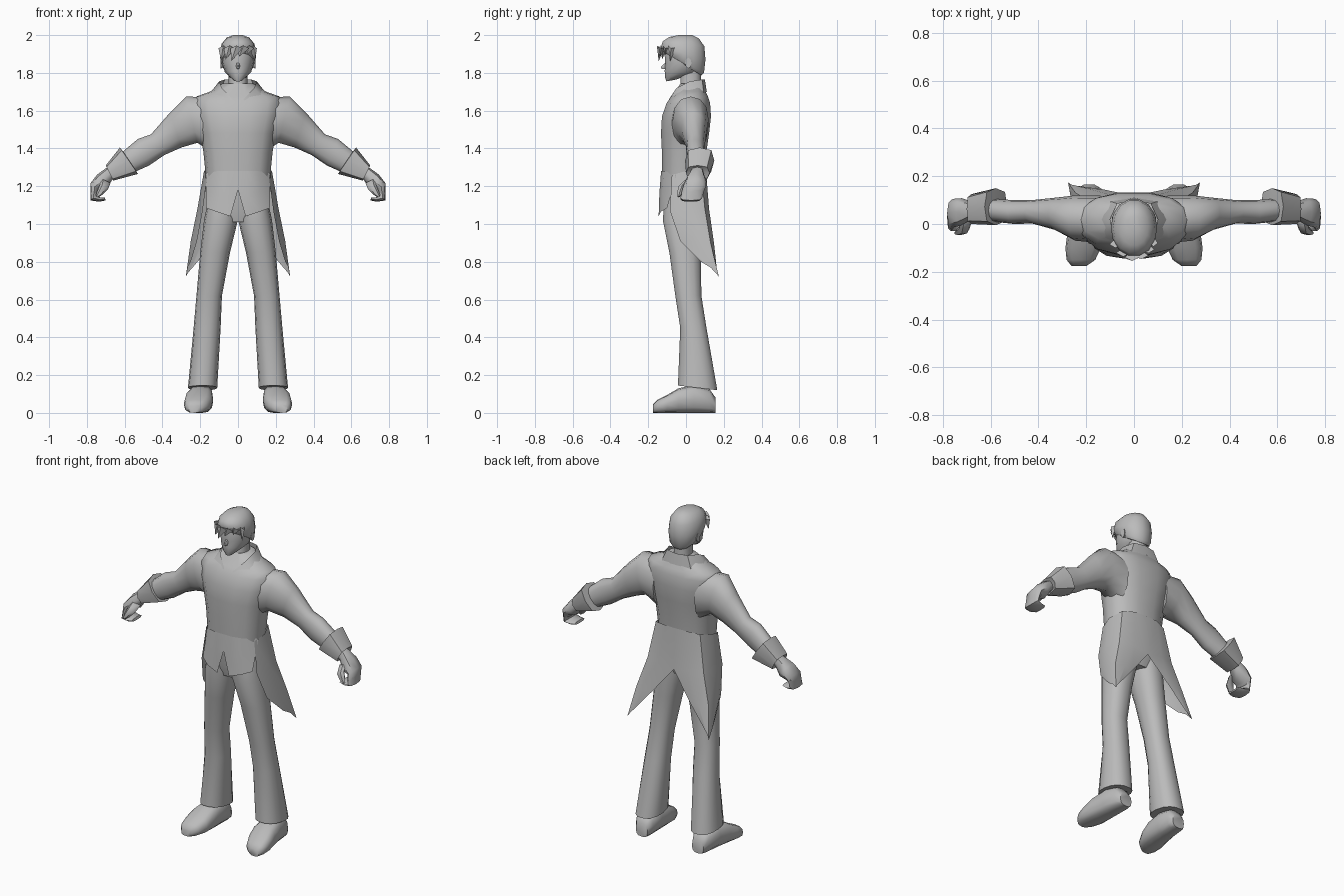
import bpy, bmesh, math
from mathutils import Vector

grey = bpy.data.materials.new("plain_grey")
grey.diffuse_color = (0.5, 0.5, 0.5, 1)


def finish(name, bm, mirror=False, angle=50):
    """Turn a bmesh into a smooth-shaded object, mirrored in x if asked."""
    bmesh.ops.recalc_face_normals(bm, faces=bm.faces)
    me = bpy.data.meshes.new(name)
    bm.to_mesh(me)
    bm.free()
    for p in me.polygons:
        p.use_smooth = True
    me.set_sharp_from_angle(angle=math.radians(angle))
    me.materials.append(grey)
    ob = bpy.data.objects.new(name, me)
    bpy.context.collection.objects.link(ob)
    if mirror:
        m = ob.modifiers.new("mirror", "MIRROR")
        m.merge_threshold = 0.0005


def oval(c, u, v, p=2.0, n=14):
    """Rounded cross-section around c with half axes u and v."""
    pts = []
    for i in range(n):
        a = 2 * math.pi * i / n
        s, t = math.cos(a), math.sin(a)
        s = math.copysign(abs(s) ** (2 / p), s)
        t = math.copysign(abs(t) ** (2 / p), t)
        pts.append(Vector(c) + Vector(u) * s + Vector(v) * t)
    return pts


def level(zf, zb, x0, x1, y0, y1, p=2.3):
    """Section across a standing part, front height zf, back height zb."""
    return oval(((x0 + x1) / 2, (y0 + y1) / 2, (zf + zb) / 2), ((x1 - x0) / 2, 0, 0),
                (0, (y1 - y0) / 2, (zb - zf) / 2), p)


def limb(top, bottom, y0, y1, p=2.2, n=12):
    """Section across an arm, from its upper to its lower edge in xz."""
    t, b = Vector((top[0], 0, top[1])), Vector((bottom[0], 0, bottom[1]))
    return oval((t + b) / 2 + Vector((0, (y0 + y1) / 2, 0)), (t - b) / 2, (0, (y1 - y0) / 2, 0), p, n)


def loft(name, rings, mirror=False, angle=50):
    bm = bmesh.new()
    vs = [[bm.verts.new(p) for p in r] for r in rings]
    n = len(vs[0])
    for a, b in zip(vs, vs[1:]):
        for i in range(n):
            bm.faces.new((a[i], a[(i + 1) % n], b[(i + 1) % n], b[i]))
    bm.faces.new(vs[0][::-1])
    bm.faces.new(vs[-1])
    finish(name, bm, mirror, angle)


def sheet(name, rows, mirror=True):
    """Cloth panel through rows of points."""
    bm = bmesh.new()
    vs = [[bm.verts.new(p) for p in r] for r in rows]
    for a, b in zip(vs, vs[1:]):
        for i in range(len(a) - 1):
            bm.faces.new((a[i], a[i + 1], b[i + 1], b[i]))
    finish(name, bm, mirror)


# Jacket body: height, half width, front, back
loft("jacket_body", [level(z, z, -w, w, f, b, 2.4) for z, w, f, b in [
    (1.01, .13, -.10, .07), (1.08, .155, -.118, .088), (1.25, .17, -.13, .10),
    (1.38, .183, -.13, .11), (1.48, .20, -.135, .125), (1.57, .225, -.13, .135),
    (1.64, .235, -.105, .13), (1.675, .22, -.08, .118), (1.70, .15, -.06, .105),
    (1.745, .08, -.03, .09)]])

# Pointed front flaps of the vest
sheet("vest_flap", [
    [(0, -.131, 1.28), (.05, -.132, 1.28), (.11, -.118, 1.28), (.172, -.05, 1.27)],
    [(0, -.139, 1.18), (.045, -.141, 1.16), (.115, -.125, 1.17), (.17, -.075, 1.17)],
    [(.002, -.14, 1.175), (.04, -.145, 1.04), (.115, -.133, 1.065), (.168, -.10, 1.085)]])

# Swallow tails, split at the middle of the back
sheet("coat_tail", [
    [(.163, -.075, 1.26), (.18, 0, 1.28), (.15, .078, 1.30), (.08, .104, 1.31), (0, .108, 1.31)],
    [(.187, -.085, 1.07), (.215, .01, 1.08), (.19, .10, 1.08), (.10, .122, 1.08), (0, .118, 1.06)],
    [(.217, -.03, .91), (.25, .04, .91), (.245, .13, .90), (.19, .148, .90), (.13, .145, .90)],
    [(.25, .08, .80), (.268, .13, .77), (.276, .174, .722), (.262, .165, .745), (.24, .16, .77)]])

# Stand-up collar
sheet("collar", [
    [(0, .10, 1.765), (.07, .085, 1.765), (.10, .02, 1.755), (.085, -.05, 1.72), (.03, -.09, 1.66)],
    [(0, .11, 1.70), (.10, .095, 1.69), (.15, .02, 1.69), (.13, -.06, 1.675), (.05, -.105, 1.63)]])

# Sleeves, flared cuffs and hands
loft("sleeve", [limb(*r) for r in [
    ((.14, 1.67), (.14, 1.38), -.08, .12), ((.275, 1.675), (.215, 1.43), -.07, .12),
    ((.36, 1.59), (.30, 1.405), -.025, .11), ((.46, 1.475), (.39, 1.365), .002, .10),
    ((.53, 1.45), (.47, 1.31), 0, .10), ((.62, 1.375), (.56, 1.27), .01, .105)]], True)
loft("cuff", [limb(*r, 3.0, 8) for r in [
    ((.59, 1.36), (.55, 1.30), .02, .10), ((.625, 1.405), (.53, 1.265), -.005, .15),
    ((.70, 1.31), (.66, 1.23), 0, .125), ((.685, 1.30), (.655, 1.25), .025, .10)]], True, 35)
loft("palm", [limb(*r, 2.4, 8) for r in [
    ((.67, 1.31), (.64, 1.25), .03, .09), ((.70, 1.295), (.665, 1.235), .02, .095),
    ((.745, 1.262), (.695, 1.19), -.005, .108), ((.782, 1.215), (.735, 1.18), -.015, .105),
    ((.78, 1.16), (.745, 1.165), -.025, .09)]], True)
loft("curled_fingers", [limb(*r, 2.6, 8) for r in [
    ((.78, 1.19), (.74, 1.19), -.015, .10), ((.782, 1.125), (.75, 1.15), -.03, .085),
    ((.735, 1.118), (.735, 1.142), -.03, .08), ((.70, 1.125), (.705, 1.14), -.02, .07)]], True)
loft("thumb", [oval(c, (r, 0, r * .5), (0, r, 0), 2, 6) for c, r in [
    ((.70, .02, 1.23), .025), ((.71, -.02, 1.195), .022),
    ((.73, -.032, 1.165), .016), ((.745, -.038, 1.145), .007)]], True)

# Trousers flaring to a sloped hem
loft("trouser_leg", [level(*r) for r in [
    (1.14, 1.14, .001, .155, -.115, .085), (1.02, 1.02, .001, .18, -.125, .09),
    (.85, .85, .042, .20, -.09, .08), (.62, .62, .085, .22, -.058, .083),
    (.45, .45, .092, .235, -.032, .11), (.145, .12, .11, .265, -.045, .168)]], True)

# Shoes: y, centre x, half width, height
loft("shoe", [oval((x, y, h / 2), (w, 0, 0), (0, 0, h / 2), 2.8, 12) for y, x, w, h in [
    (.157, .19, .04, .08), (.125, .193, .058, .125), (.04, .198, .066, .148),
    (-.04, .205, .074, .13), (-.10, .213, .074, .095), (-.15, .222, .06, .07),
    (-.175, .23, .032, .045)]], True)

# Neck and head
loft("neck", [level(z, z, -w, w, f, b) for z, w, f, b in [
    (1.66, .06, -.05, .085), (1.74, .05, -.03, .08), (1.83, .052, -.03, .08)]])
loft("head", [level(zf, zb, -w, w, f, b, 2.1) for zf, zb, w, f, b in [
    (1.755, 1.765, .022, -.105, -.05), (1.775, 1.785, .045, -.112, .0),
    (1.81, 1.80, .07, -.115, .06), (1.85, 1.85, .084, -.112, .085),
    (1.90, 1.90, .088, -.116, .09), (1.95, 1.95, .08, -.10, .08)]])
loft("nose", [oval((0, y, z), (w, 0, 0), (0, 0, h), 2, 6) for y, z, w, h in [
    (-.10, 1.84, .014, .025), (-.133, 1.828, .005, .006)]])
loft("ear", [oval((x, .012, 1.852), (0, r, 0), (0, 0, r * 1.7), 2, 8)
             for x, r in [(.075, .013), (.092, .017)]], True)

# Hair cap sloping down to the nape, with jagged fringe locks
loft("hair", [level(zf, zb, -w, w, f, b, 2.1) for zf, zb, w, f, b in [
    (1.895, 1.785, .078, -.10, .085), (1.915, 1.80, .092, -.125, .098),
    (1.94, 1.87, .097, -.135, .106), (1.968, 1.94, .087, -.125, .10),
    (1.99, 1.983, .06, -.09, .07), (2.0, 2.0, .025, -.04, .035)]])
bm = bmesh.new()
for x, w, tip_x, tip_z in [(-.078, .025, -.09, 1.865), (-.045, .03, -.065, 1.872),
                           (-.008, .032, -.035, 1.862), (.03, .03, .005, 1.885),
                           (.06, .025, .045, 1.895), (.082, .018, .088, 1.86)]:
    y = -.155 + 9 * x * x
    root = [bm.verts.new(p) for p in ((x - w, y + .015, 1.93), (x, y, 1.945),
                                      (x + w, y + .015, 1.93), (x, y + .04, 1.935))]
    tip = bm.verts.new((tip_x, y + .01, tip_z))
    for i in range(4):
        bm.faces.new((root[i], root[(i + 1) % 4], tip))
    bm.faces.new(root)
finish("fringe", bm, False, 30)
